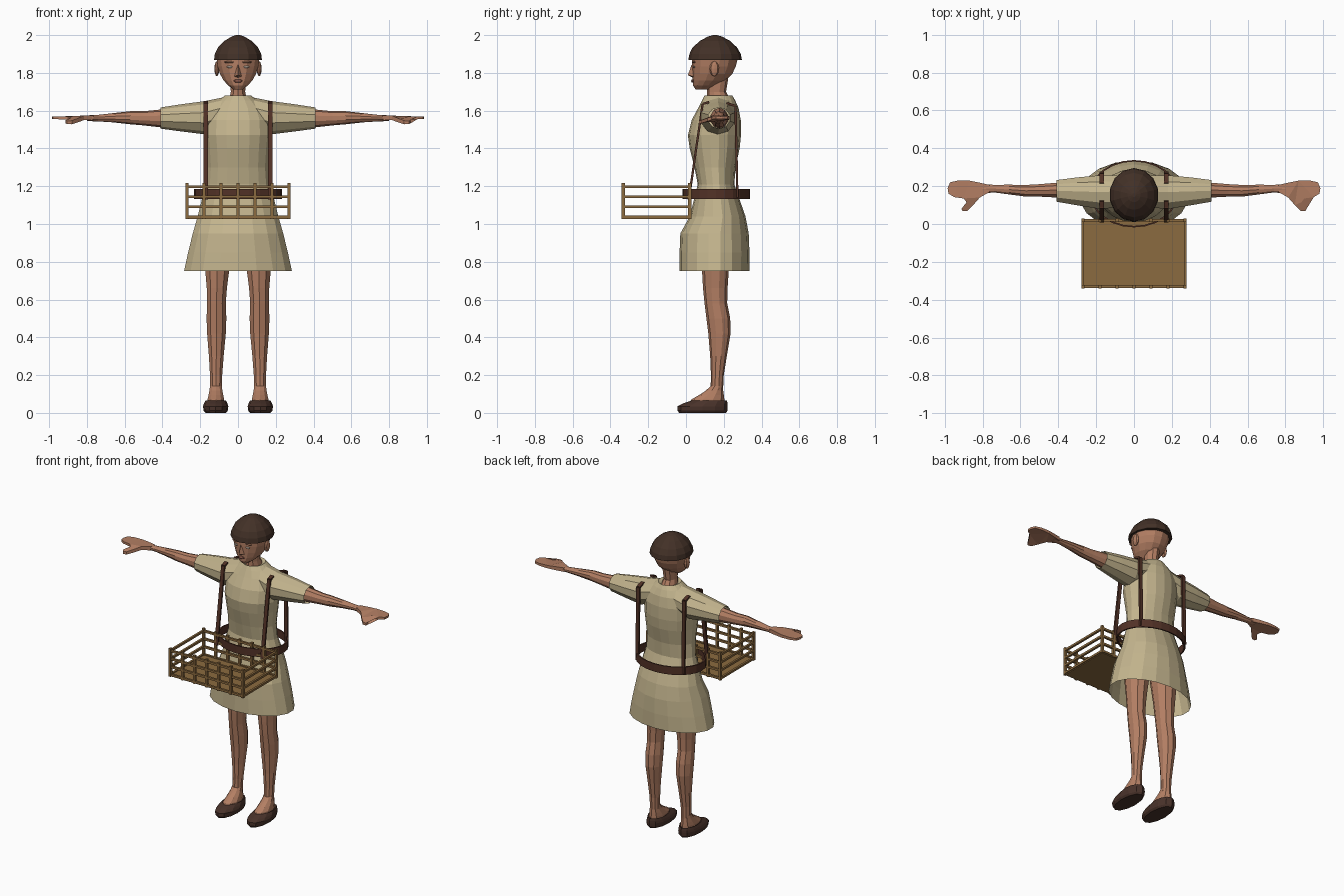
import bpy, bmesh, math
from mathutils import Vector


def material(name, color):
    m = bpy.data.materials.new(name)
    m.diffuse_color = (*color, 1)
    return m


SKIN = material("skin", (0.45, 0.21, 0.125))
CLOTH = material("cream cloth", (0.55, 0.46, 0.27))
HAT = material("dark hat", (0.055, 0.030, 0.020))
LEATHER = material("brown leather", (0.085, 0.032, 0.020))
SHOE = material("dark shoe", (0.066, 0.032, 0.023))
WOOD = material("basket wood", (0.26, 0.145, 0.05))
LIP = material("lip", (0.22, 0.085, 0.06))
EYE = material("eye", (0.40, 0.33, 0.27))


def finish(bm, name, mat):
    bmesh.ops.recalc_face_normals(bm, faces=bm.faces)
    me = bpy.data.meshes.new(name)
    bm.to_mesh(me)
    bm.free()
    me.materials.append(mat)
    ob = bpy.data.objects.new(name, me)
    bpy.context.collection.objects.link(ob)
    return ob


def loft(name, rings, mat, n=12, axis="z", cx=0.0, side=1, caps=(True, True)):
    """Rings along z: (z, half width, y front, y back[, x centre]).
    Rings along x: (x, z low, z high, y front, y back)."""
    bm = bmesh.new()
    loops = []
    for r in rings:
        loop = []
        for i in range(n):
            a = 2 * math.pi * i / n
            s, c = math.sin(a), math.cos(a)
            if axis == "z":
                mid = r[4] if len(r) > 4 else cx
                p = (side * (mid + r[1] * s),
                     (r[2] + r[3]) / 2 - c * (r[3] - r[2]) / 2, r[0])
            else:
                p = (side * r[0], (r[3] + r[4]) / 2 + s * (r[4] - r[3]) / 2,
                     (r[1] + r[2]) / 2 + c * (r[2] - r[1]) / 2)
            loop.append(bm.verts.new(p))
        loops.append(loop)
    for a, b in zip(loops, loops[1:]):
        for i in range(n):
            j = (i + 1) % n
            bm.faces.new((a[i], a[j], b[j], b[i]))
    if caps[0]:
        bm.faces.new(loops[0])
    if caps[1]:
        bm.faces.new(loops[-1])
    return finish(bm, name, mat)


def add_beam(bm, p, q, w, h):
    """Square bar from p to q, w wide and h deep."""
    p, q = Vector(p), Vector(q)
    quat = (q - p).to_track_quat("Z", "Y")
    vs = bmesh.ops.create_cube(bm, size=1)["verts"]
    for v in vs:
        v.co = (p + q) / 2 + quat @ Vector((v.co.x * w, v.co.y * h, v.co.z * (q - p).length))


def ellipsoid(name, loc, scale, mat, seg=8, rings=6):
    bm = bmesh.new()
    bmesh.ops.create_uvsphere(bm, u_segments=seg, v_segments=rings, radius=1)
    for v in bm.verts:
        v.co = Vector([v.co[i] * scale[i] + loc[i] for i in range(3)])
    return finish(bm, name, mat)


# Hat
loft("hat", [(1.868, .130, .012, .296), (1.90, .126, .018, .290), (1.935, .108, .035, .270),
             (1.97, .073, .075, .232), (1.992, .035, .115, .192), (2.0, .010, .143, .163)], HAT, 14)

# Head, neck and face
loft("head", [(1.713, .026, .050, .125), (1.732, .052, .038, .165), (1.760, .078, .036, .210),
              (1.795, .098, .034, .245), (1.835, .110, .032, .264), (1.875, .116, .032, .274),
              (1.91, .10, .05, .26)], SKIN, 14)
loft("neck", [(1.60, .07, .09, .25), (1.665, .048, .112, .232), (1.70, .040, .112, .212),
              (1.78, .045, .11, .225)], SKIN, 10)
bm = bmesh.new()
pts = [bm.verts.new(p) for p in ((0, .030, 1.845), (0, .010, 1.788), (.021, .042, 1.782),
                                 (0, .040, 1.772), (-.021, .042, 1.782))]
for i in range(1, 5):
    if i < 3:
        bm.faces.new((pts[1], pts[i + 1], pts[0 if i == 1 else 2]))
bm.faces.new((pts[1], pts[4], pts[0]))
bm.faces.new((pts[1], pts[3], pts[4]))
finish(bm, "nose", SKIN)
ellipsoid("lips", (0, .036, 1.757), (.024, .009, .009), LIP)
for s in (-1, 1):
    ellipsoid("ear", (s * .112, .150, 1.822), (.013, .025, .040), SKIN)
    ellipsoid("eye", (s * .044, .042, 1.832), (.018, .006, .006), EYE)
    ellipsoid("brow", (s * .045, .042, 1.857), (.028, .009, .006), SKIN)

# Tunic with flared open skirt
loft("tunic", [(.75, .290, -.035, .335), (.85, .268, -.034, .336), (.95, .243, -.030, .332),
               (1.04, .217, .020, .315), (1.14, .192, .045, .280), (1.21, .172, .062, .256),
               (1.30, .165, .045, .262), (1.40, .172, .020, .284), (1.47, .180, .010, .291),
               (1.55, .178, .030, .290), (1.615, .150, .065, .278), (1.655, .105, .085, .260),
               (1.680, .070, .098, .245), (1.668, .045, .112, .230)],
     CLOTH, 18, caps=(False, False))

HAND = [(.765, .168), (.815, .140), (.850, .100), (.880, .070), (.905, .068), (.912, .080),
        (.885, .115), (.900, .135), (.950, .142), (.980, .160), (.985, .190), (.972, .220),
        (.930, .230), (.870, .229), (.815, .218), (.765, .207)]

for s in (-1, 1):
    # Sleeves and arms
    loft("sleeve", [(.06, 1.52, 1.674, .085, .262), (.18, 1.475, 1.650, .075, .262),
                    (.30, 1.490, 1.634, .095, .250), (.41, 1.505, 1.617, .115, .235)],
         CLOTH, 10, "x", side=s, caps=(True, False))
    loft("arm", [(.28, 1.505, 1.615, .128, .225), (.41, 1.512, 1.606, .138, .220),
                 (.50, 1.522, 1.597, .143, .212), (.57, 1.528, 1.597, .143, .208),
                 (.66, 1.538, 1.587, .155, .209), (.74, 1.543, 1.578, .166, .208),
                 (.80, 1.545, 1.575, .160, .212)], SKIN, 10, "x", side=s)
    # Hand with thumb drooping forward
    bm = bmesh.new()
    faces = []
    for d in (-1, 1):
        vs = []
        for x, y in HAND:
            t = .013 - .03 * max(0, x - .80) ** .7 * .7
            vs.append(bm.verts.new((s * x, y, 1.562 - .35 * max(0, .14 - y) + d * t)))
        faces.append(vs)
    low, high = faces
    for i in range(len(HAND)):
        j = (i + 1) % len(HAND)
        bm.faces.new((low[i], low[j], high[j], high[i]))
    caps = [bm.faces.new(low), bm.faces.new(high)]
    bmesh.ops.triangulate(bm, faces=caps)
    finish(bm, "hand", SKIN)

    # Legs, feet and shoes
    loft("leg", [(.12, .032, .130, .196, .116), (.20, .034, .132, .200, .116),
                 (.30, .041, .128, .216, .115), (.42, .052, .118, .236, .114),
                 (.50, .055, .108, .234, .114), (.58, .052, .098, .218, .114),
                 (.66, .056, .090, .220, .112), (.75, .066, .085, .226, .110),
                 (.95, .085, .06, .25, .105)], SKIN, 10, side=s)
    loft("foot", [(.04, .046, .010, .205), (.072, .046, .030, .203), (.095, .041, .070, .200),
                  (.118, .036, .105, .197), (.142, .033, .130, .196)], SKIN, 10, cx=.117, side=s)
    loft("shoe", [(0, .054, -.036, .212), (.012, .064, -.045, .220), (.035, .067, -.044, .221),
                  (.050, .062, -.015, .220), (.066, .054, .030, .216), (.060, .045, .055, .205)],
         SHOE, 12, cx=.118, side=s)

    # Shoulder straps
    bm = bmesh.new()
    for path in ([(.015, 1.13), (.088, 1.635), (.122, 1.646)],
                 [(.215, 1.640), (.262, 1.625), (.272, 1.14)]):
        for a, b in zip(path, path[1:]):
            add_beam(bm, (s * .171, *a), (s * .171, *b), .024, .012)
    finish(bm, "strap", LEATHER)

# Belt: hollow ring round the waist
loft("belt", [(1.132, .222, -.010, .330), (1.132, .232, -.018, .338), (1.185, .232, -.018, .338),
              (1.185, .222, -.010, .330), (1.132, .222, -.010, .330)],
     LEATHER, 24, caps=(False, False))

# Basket: floor plate, rails and posts
X, Y0, Y1 = .270, -.332, .020
bm = bmesh.new()
add_beam(bm, (0, (Y0 + Y1) / 2, 1.026), (0, (Y0 + Y1) / 2, 1.038), 2 * X, Y1 - Y0)
finish(bm, "basket_floor", WOOD)
bm = bmesh.new()
for z in (1.038, 1.092, 1.145, 1.198):
    for y in (Y0, Y1):
        add_beam(bm, (-X - .006, y, z), (X + .006, y, z), .014, .014)
    for x in (-X, X):
        add_beam(bm, (x, Y0, z), (x, Y1, z), .014, .014)
finish(bm, "basket_rails", WOOD)
bm = bmesh.new()
for i in range(7):
    x = -X + i * X / 3
    for y in (Y0, Y1):
        add_beam(bm, (x, y, 1.026), (x, y, 1.216), .015, .017)
finish(bm, "basket_posts", WOOD)
